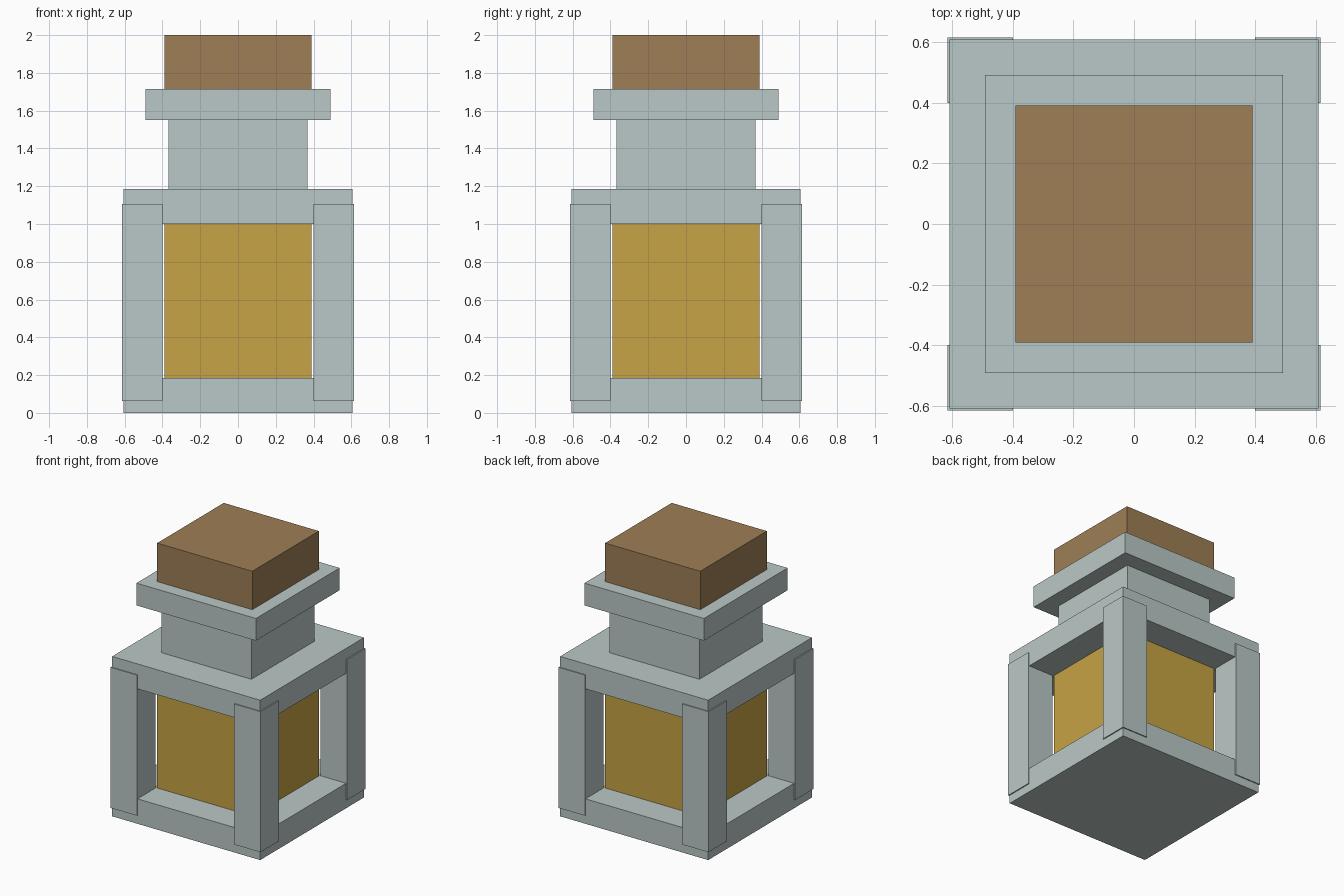
import bpy

if "Cube" in bpy.data.objects:
    bpy.data.objects.remove(bpy.data.objects["Cube"])


def material(name, rgb):
    m = bpy.data.materials.new(name)
    m.diffuse_color = (*rgb, 1.0)
    m.use_nodes = True
    m.node_tree.nodes["Principled BSDF"].inputs["Base Color"].default_value = m.diffuse_color
    return m


GLASS = material("pale_glass", (0.491, 0.578, 0.571))
CORK = material("cork_brown", (0.342, 0.209, 0.093))
LIQUID = material("golden_liquid", (0.571, 0.366, 0.058))


def block(name, half, z0, z1, mat, x=0.0, y=0.0):
    """Square block with given half width between two heights."""
    bpy.ops.mesh.primitive_cube_add(size=1, location=(x, y, (z0 + z1) / 2))
    ob = bpy.context.object
    ob.name = name
    ob.scale = (2 * half, 2 * half, z1 - z0)
    bpy.ops.object.transform_apply(location=False, rotation=False, scale=True)
    ob.data.materials.append(mat)
    return ob


# Bottle body: base slab, shoulder slab and the liquid between them
block("base", 0.607, 0.0, 0.185, GLASS)
block("shoulder", 0.607, 1.0, 1.185, GLASS)
block("liquid", 0.39, 0.185, 1.0, LIQUID)

# Corner posts, slightly proud of the slabs
for side_y, y in (("front", -1), ("back", 1)):
    for side_x, x in (("left", -1), ("right", 1)):
        block(f"{side_y}_{side_x}_post", 0.108, 0.063, 1.105, GLASS,
              x * 0.507, y * 0.507)

# Neck, rim and stopper
block("neck", 0.368, 1.185, 1.55, GLASS)
block("rim", 0.49, 1.55, 1.715, GLASS)
block("stopper", 0.39, 1.715, 2.0, CORK)
